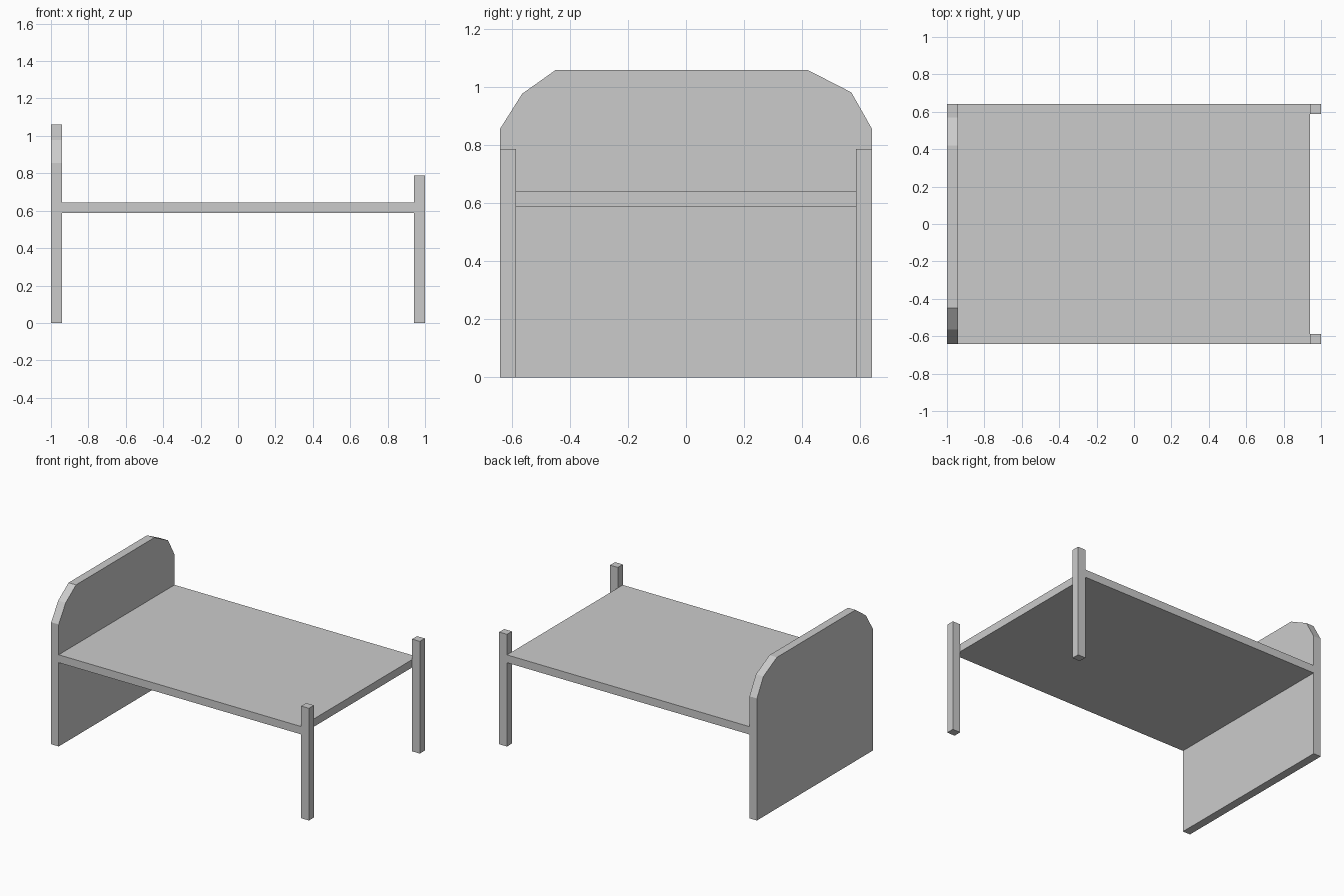
import bpy
import bmesh
from mathutils import Vector

if "Cube" in bpy.data.objects:
    bpy.data.objects.remove(bpy.data.objects["Cube"], do_unlink=True)

grey = bpy.data.materials.new("light grey")
grey.use_nodes = True
colour = (0.6, 0.6, 0.6, 1)
grey.diffuse_color = colour
for node in grey.node_tree.nodes:
    if node.type == 'BSDF_PRINCIPLED':
        node.inputs["Base Color"].default_value = colour


def extrude_x(name, profile, x0, x1):
    """Extrude a (y, z) outline from x0 to x1."""
    bm = bmesh.new()
    face = bm.faces.new([bm.verts.new((x0, y, z)) for y, z in profile])
    moved = bmesh.ops.extrude_face_region(bm, geom=[face])["geom"]
    bmesh.ops.translate(bm, vec=Vector((x1 - x0, 0, 0)),
                        verts=[v for v in moved if isinstance(v, bmesh.types.BMVert)])
    bmesh.ops.recalc_face_normals(bm, faces=bm.faces)
    mesh = bpy.data.meshes.new(name)
    bm.to_mesh(mesh)
    bm.free()
    mesh.materials.append(grey)
    obj = bpy.data.objects.new(name, mesh)
    bpy.context.collection.objects.link(obj)
    return obj


def rect(y0, y1, z0, z1):
    return [(y0, z0), (y1, z0), (y1, z1), (y0, z1)]


half_width = 0.642
inner_x = 0.942

# Headboard with clipped upper corners
extrude_x("headboard", [(-half_width, 0), (half_width, 0), (half_width, 0.856),
                        (0.57, 0.983), (0.42, 1.06), (-0.45, 1.06),
                        (-0.565, 0.978), (-half_width, 0.856)], -1, -inner_x)

# Flat bed base
extrude_x("bed_base", rect(-half_width, half_width, 0.588, 0.643), -inner_x, 0.94)

# Foot posts
for side, name in ((-1, "right_foot_post"), (1, "left_foot_post")):
    y0, y1 = sorted((side * 0.587, side * half_width))
    extrude_x(name, rect(y0, y1, 0, 0.787), 0.94, 1)
